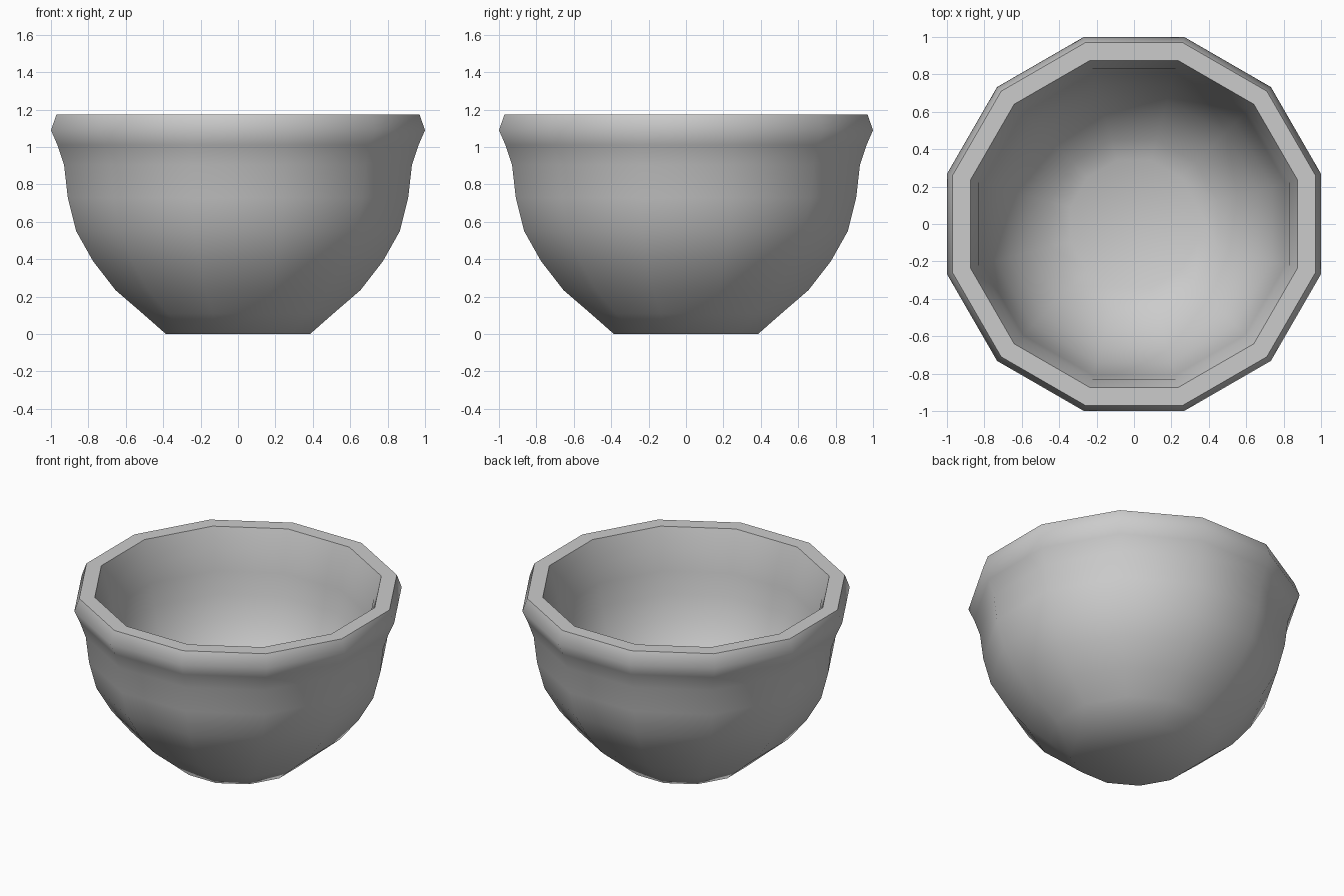
import bpy
import bmesh
from math import cos, pi, radians, tau
from mathutils import Matrix, Vector

default = bpy.data.objects.get("Cube")
if default:
    bpy.data.objects.remove(default, do_unlink=True)

SIDES = 12

# Wall section (distance to the middle of a side, height): outer foot, over the rim, inner floor
PROFILE = [
    (0.385, 0.0), (0.51, 0.11), (0.655, 0.235), (0.775, 0.39), (0.865, 0.55),
    (0.91, 0.73), (0.93, 0.905), (0.965, 1.01), (1.0, 1.09), (0.97, 1.175),
    (0.875, 1.175), (0.83, 1.03), (0.81, 0.9), (0.785, 0.75), (0.74, 0.6),
    (0.665, 0.45), (0.56, 0.32), (0.45, 0.235), (0.34, 0.18),
]

# Plain grey
grey = bpy.data.materials.new("grey")
grey.use_nodes = True
colour = (0.6, 0.6, 0.6, 1.0)
grey.diffuse_color = colour
grey.node_tree.nodes["Principled BSDF"].inputs["Base Color"].default_value = colour

# Revolve the section, starting half a side round so flat sides face the axes
bm = bmesh.new()
turn = Matrix.Rotation(pi / SIDES, 4, "Z")
verts = [bm.verts.new(turn @ Vector((r / cos(pi / SIDES), 0, z))) for r, z in PROFILE]
edges = [bm.edges.new(pair) for pair in zip(verts, verts[1:])]
bmesh.ops.spin(bm, geom=verts + edges, cent=(0, 0, 0), axis=(0, 0, 1),
               angle=tau, steps=SIDES, use_duplicate=False)
bmesh.ops.remove_doubles(bm, verts=bm.verts[:], dist=0.001)

# Close the base and the inner floor
bmesh.ops.holes_fill(bm, edges=[e for e in bm.edges if e.is_boundary], sides=SIDES)
bmesh.ops.recalc_face_normals(bm, faces=bm.faces[:])

mesh = bpy.data.meshes.new("bowl")
bm.to_mesh(mesh)
bm.free()
mesh.materials.append(grey)
bowl = bpy.data.objects.new("bowl", mesh)
bpy.context.collection.objects.link(bowl)

# Smooth walls with a crisp rim
bpy.ops.object.select_all(action="DESELECT")
bowl.select_set(True)
bpy.context.view_layer.objects.active = bowl
bpy.ops.object.shade_smooth_by_angle(angle=radians(55))
